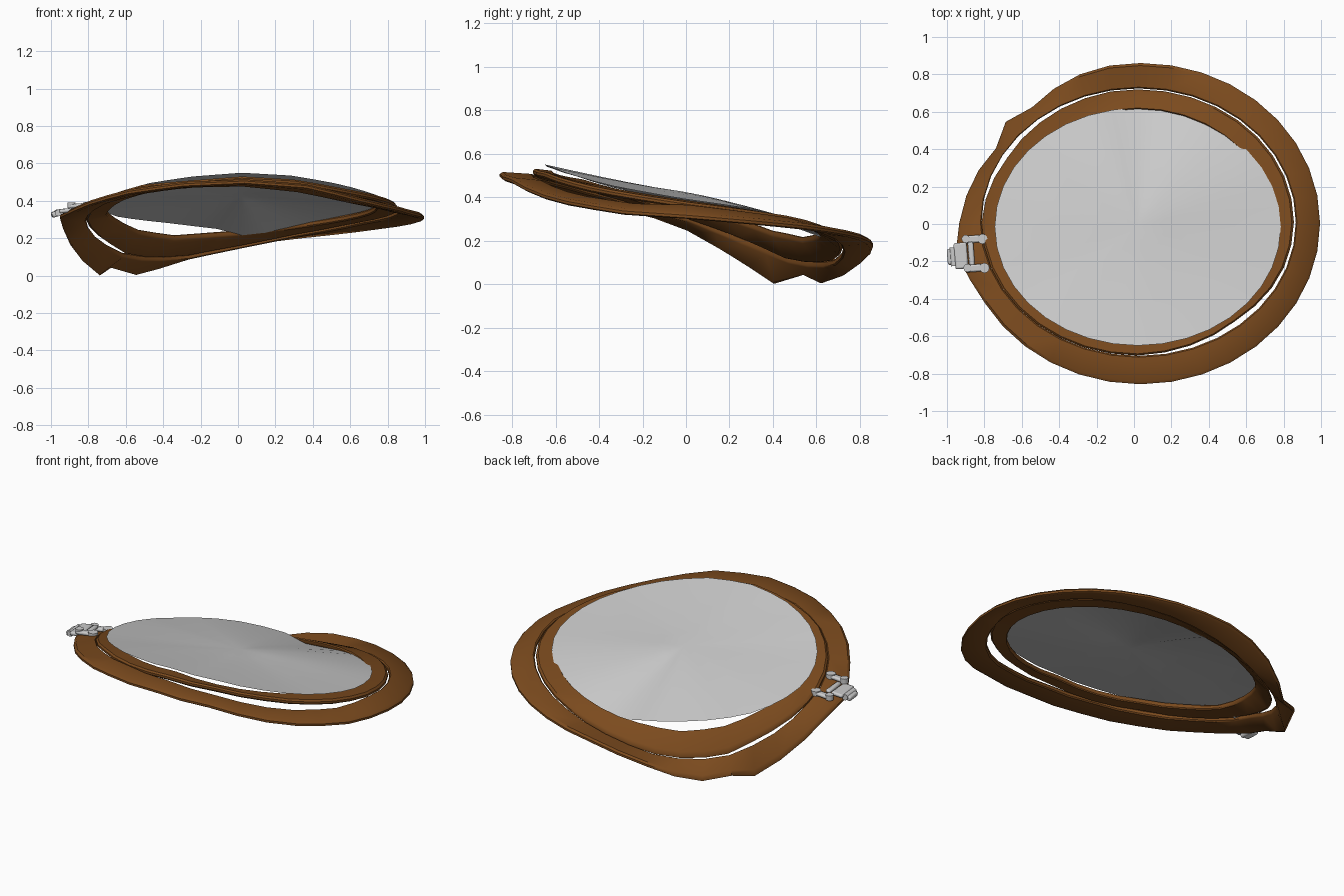
import bpy, bmesh, math
from mathutils import Vector

if "Cube" in bpy.data.objects:
    bpy.data.objects.remove(bpy.data.objects["Cube"])

wood = bpy.data.materials.new("brown_wood")
wood.diffuse_color = (0.2, 0.07, 0.013, 1)
wood.use_nodes = True
wood.node_tree.nodes["Principled BSDF"].inputs["Base Color"].default_value = wood.diffuse_color


def at(keys, deg):
    """Periodic linear interpolation through (angle, value) keys."""
    pts = [(keys[-1][0] - 360, keys[-1][1])] + keys + [(keys[0][0] + 360, keys[0][1])]
    for (a, u), (b, v) in zip(pts, pts[1:]):
        if a <= deg <= b:
            return u + (v - u) * (deg - a) / (b - a)


def ellipse(deg, centre, radii, z, scale=1):
    t = math.radians(deg)
    return Vector((centre[0] + radii[0] * scale * math.cos(t),
                   centre[1] + radii[1] * scale * math.sin(t), z))


def finish(bm, name, mat=None, angle=35):
    me = bpy.data.meshes.new(name)
    bm.to_mesh(me)
    bm.free()
    ob = bpy.data.objects.new(name, me)
    bpy.context.collection.objects.link(ob)
    if mat:
        me.materials.append(mat)
    bpy.ops.object.select_all(action='DESELECT')
    ob.select_set(True)
    bpy.context.view_layer.objects.active = ob
    bpy.ops.object.shade_smooth_by_angle(angle=math.radians(angle))
    return ob


def warped_ring(name, inner, outer, step=10):
    """Sweep a flat rounded band between two warped edge curves."""
    bm = bmesh.new()
    # fraction across the band, height offset
    section = [(0, -.008), (.05, -.014), (.9, -.014), (1, -.006),
               (1, .006), (.9, .016), (.05, .016), (0, .008)]
    loops = []
    for a in range(0, 360, step):
        p, q = inner(a), outer(a)
        loops.append([bm.verts.new(p.lerp(q, f) + Vector((0, 0, h))) for f, h in section])
    n = len(section)
    for i, l in enumerate(loops):
        m = loops[(i + 1) % len(loops)]
        for k in range(n):
            bm.faces.new((l[k], l[(k + 1) % n], m[(k + 1) % n], m[k]))
    bmesh.ops.recalc_face_normals(bm, faces=bm.faces)
    return finish(bm, name, wood)


# Outer hoop: lifted at the front, bent down and buckled at the back left
outer_z = [(0, .31), (40, .26), (70, .215), (90, .18), (100, .145), (110, .10), (120, .045),
           (130, .01), (140, .05), (150, .007), (160, .085), (170, .17), (180, .255),
           (190, .315), (210, .385), (230, .445), (250, .485), (270, .5), (290, .475),
           (315, .385), (340, .33)]
outer_scale = [(0, 1.005), (105, 1), (120, .97), (130, .945), (140, .985), (150, .935), (160, .965),
               (170, .99), (180, 1.015), (190, 1.05), (200, 1.02), (210, 1.005), (270, 1.008)]
rim_z = [(0, .35), (40, .29), (70, .22), (90, .16), (110, .10), (125, .085), (140, .11),
         (160, .20), (180, .30), (190, .33), (210, .40), (230, .45), (250, .485),
         (270, .49), (290, .46), (315, .395), (340, .355)]
warped_ring("outer_hoop",
            lambda a: ellipse(a, (.025, .01), (.84, .715), at(rim_z, a)),
            lambda a: ellipse(a, (.035, .005), (.955, .855), at(outer_z, a), at(outer_scale, a)))

# Inner hoop: nests in the outer hoop, standing clear of it at the front right
in_out_z = [(0, .36), (45, .29), (70, .23), (90, .17), (110, .115), (125, .10), (140, .125),
            (160, .22), (180, .31), (190, .345), (210, .41), (230, .47), (270, .515), (290, .5),
            (315, .445)]
in_in_z = [(0, .37), (45, .30), (90, .23), (120, .205), (140, .235), (165, .315),
           (190, .36), (210, .42), (230, .465), (270, .505), (315, .445)]
in_scale = [(0, 1), (100, .995), (130, .975), (150, .965), (180, 1), (270, 1), (290, .985),
            (310, .97), (335, .995)]
warped_ring("inner_hoop",
            lambda a: ellipse(a, (.02, 0), (.72, .615), at(in_in_z, a)),
            lambda a: ellipse(a, (.02, .01), (.835, .713), at(in_out_z, a), at(in_scale, a)))

# Stretched skin: thin sheet, torn loose and sagging at the back
skin_z = [(0, .392), (30, .345), (60, .285), (80, .23), (90, .215), (100, .25), (120, .28),
          (150, .315), (180, .375), (210, .443), (230, .495), (250, .53), (270, .55),
          (290, .535), (310, .495), (330, .45)]
bm = bmesh.new()
mid = bm.verts.new((.02, -.015, .425))
prev = None
for r in (.2, .4, .6, .8, 1):
    ring = []
    for a in range(0, 360, 10):
        z = .425 + (at(skin_z, a) - .425) * r ** 1.15
        ring.append(bm.verts.new(ellipse(a, (.02, -.015), (.765, .635), z, r)))
    for i in range(36):
        j = (i + 1) % 36
        if prev:
            bm.faces.new((prev[i], ring[i], ring[j], prev[j]))
        else:
            bm.faces.new((mid, ring[i], ring[j]))
    prev = ring
finish(bm, "skin_sheet", None, 60)


# Metal clamp made of rounded blocks and bolts
def block(name, loc, size, tilt=0, turn=0):
    bpy.ops.mesh.primitive_cube_add(size=1, location=loc, rotation=(0, tilt, turn))
    ob = bpy.context.object
    ob.name = name
    ob.scale = size
    bpy.ops.object.transform_apply(location=False, rotation=False, scale=True)
    b = ob.modifiers.new("bevel", 'BEVEL')
    b.width = .009
    b.segments = 2
    bpy.ops.object.shade_smooth_by_angle(angle=math.radians(40))


def bolt(name, loc, radius, depth, rot=(0, 0, 0)):
    bpy.ops.mesh.primitive_cylinder_add(vertices=12, radius=radius, depth=depth,
                                        location=loc, rotation=rot)
    bpy.context.object.name = name
    bpy.ops.object.shade_smooth_by_angle(angle=math.radians(40))


block("clamp_body", (-.925, -.17, .347), (.07, .14, .022), -.1, .08)
block("clamp_nose", (-.975, -.175, .33), (.045, .085, .03), -.3, .08)
bolt("clamp_roller", (-.965, -.175, .335), .018, .1, (math.pi / 2, 0, .08))
for i, (y, x) in enumerate(((-.08, -.85), (-.235, -.84))):
    z = .357 - .25 * (y + .16)
    block(f"clamp_arm_{i}", (x, y, z), (.12, .04, .022), -.1, .08)
    bolt(f"clamp_bolt_{i}", (x + .04, y, z + .004), .027, .028)
    bolt(f"clamp_pin_{i}", (x - .05, y, z), .022, .03)
block("clamp_bridge", (-.87, -.16, .355), (.03, .13, .02), -.1, .08)
